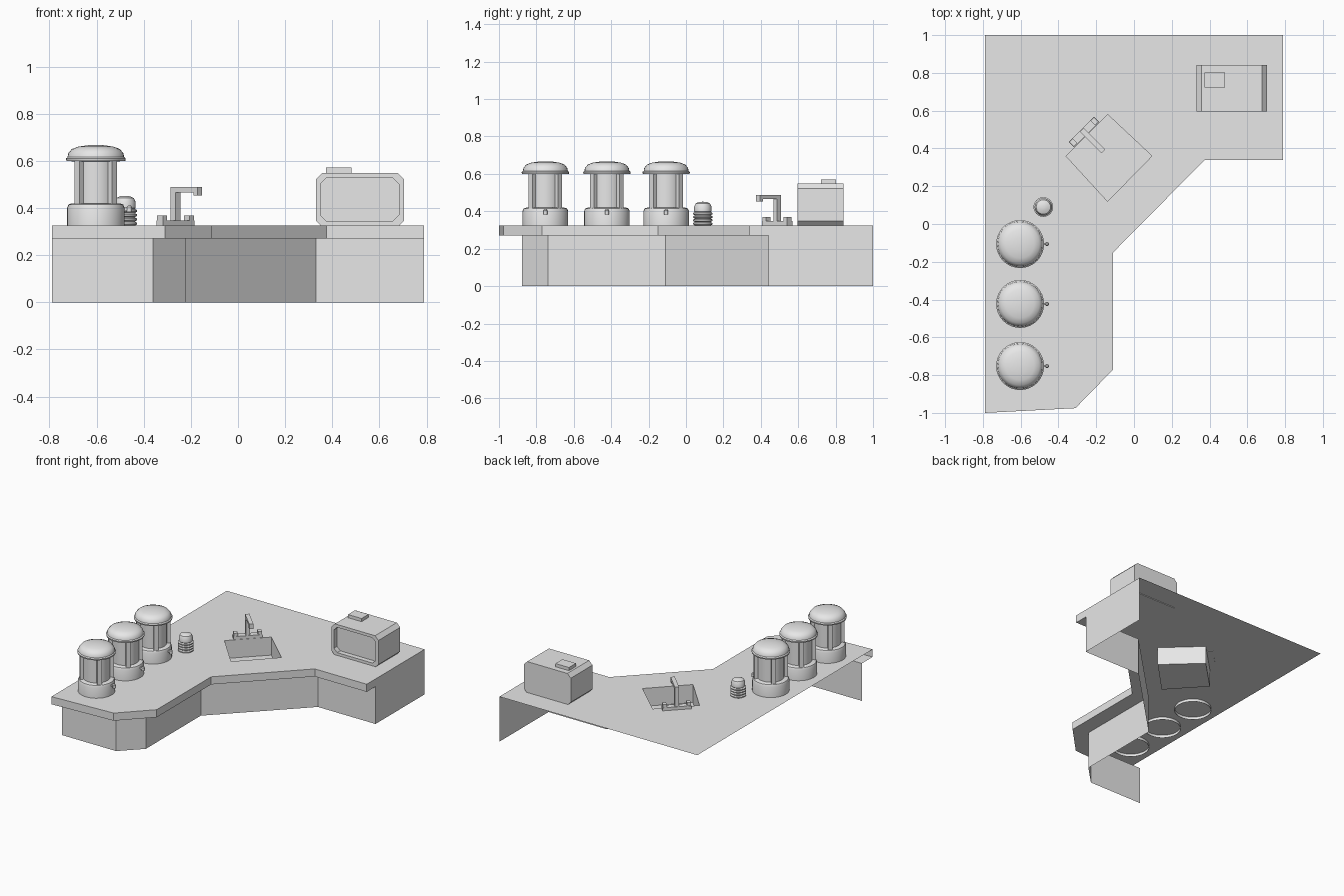
import bpy, bmesh, math
from mathutils import Matrix, Vector

cube = bpy.data.objects.get("Cube")
if cube:
    bpy.data.objects.remove(cube, do_unlink=True)

grey = bpy.data.materials.new("plain grey")
grey.use_nodes = True
grey.diffuse_color = (0.8, 0.8, 0.8, 1)
grey.node_tree.nodes["Principled BSDF"].inputs["Base Color"].default_value = (0.8, 0.8, 0.8, 1)

TOP, LIP = 0.325, 0.27


def finish(name, bm, smooth=False):
    mesh = bpy.data.meshes.new(name)
    bm.to_mesh(mesh)
    bm.free()
    mesh.materials.append(grey)
    obj = bpy.data.objects.new(name, mesh)
    bpy.context.collection.objects.link(obj)
    if smooth:
        bpy.ops.object.select_all(action='DESELECT')
        obj.select_set(True)
        bpy.context.view_layer.objects.active = obj
        bpy.ops.object.shade_smooth_by_angle(angle=math.radians(35))
    return obj


def add_box(bm, centre, size, turn=Matrix()):
    mat = turn @ Matrix.Translation(centre) @ Matrix.Diagonal((*size, 1))
    bmesh.ops.create_cube(bm, size=1, matrix=mat)


def add_lathe(bm, profile, x, y, sides=32):
    """Revolve (radius, height) points about a vertical axis."""
    rings = []
    for r, z in profile:
        angles = [2 * math.pi * i / sides for i in range(sides)]
        rings.append([bm.verts.new((x + r * math.cos(a), y + r * math.sin(a), z)) for a in angles])
    for low, high in zip(rings, rings[1:]):
        for i in range(sides):
            j = (i + 1) % sides
            bm.faces.new((low[i], low[j], high[j], high[i]))
    bm.faces.new(rings[-1])


def add_strip(bm, low, high):
    """Join two matching rows of points with quads."""
    a, b = [bm.verts.new(p) for p in low], [bm.verts.new(p) for p in high]
    for i in range(len(a) - 1):
        bm.faces.new((a[i], a[i + 1], b[i + 1], b[i]))


def at(points, z):
    return [(x, y, z) for x, y in points]


# Sink corners, counter clockwise
sink = [(-0.14, 0.12), (0.095, 0.36), (-0.14, 0.58), (-0.36, 0.36)]

# Worktop sheet with its sink hole
edge = [(-0.79, -1), (-0.31, -0.975), (-0.11, -0.77), (-0.11, -0.15),
        (0.375, 0.34), (0.79, 0.34), (0.79, 1)]
bm = bmesh.new()
for loop in (edge + [(-0.79, 1)], sink):
    vs = [bm.verts.new(p) for p in at(loop, TOP)]
    for i, v in enumerate(vs):
        bm.edges.new((v, vs[i - 1]))
bmesh.ops.triangle_fill(bm, edges=bm.edges[:], use_beauty=True, normal=(0, 0, 1))
for f in bm.faces:
    f.normal_update()
    if f.normal.z < 0:
        f.normal_flip()
bmesh.ops.dissolve_limit(bm, angle_limit=0.01, verts=bm.verts[:], edges=bm.edges[:])
add_strip(bm, at(edge, LIP), at(edge, TOP))
finish("worktop", bm)

# Overhang underside and cabinet walls, open at the back
base = [(-0.79, -0.877), (-0.36, -0.877), (-0.22, -0.737), (-0.22, -0.11),
        (0.33, 0.44), (0.79, 0.44), (0.79, 1)]
bm = bmesh.new()
add_strip(bm, at(base[:-1], LIP), at(edge[:-1], LIP))
add_strip(bm, at(base, 0), at(base, LIP))
finish("cabinet", bm)

# Sink basin
bm = bmesh.new()
loop = sink[::-1] + sink[-1:]
add_strip(bm, at(loop, TOP - 0.13), at(loop, TOP))
bm.faces.new([bm.verts.new(p) for p in at(sink, TOP - 0.13)])
finish("sink_basin", bm)

# Tap: local x runs along the base, local -y points over the sink
turn = Matrix.Translation((-0.265, 0.487, TOP)) @ Matrix.Rotation(math.pi / 4, 4, 'Z')
bm = bmesh.new()
add_box(bm, (0, 0, 0.01), (0.19, 0.04, 0.024), turn)
for side in (-1, 1):
    add_box(bm, (side * 0.08, 0, 0.03), (0.026, 0.034, 0.028), turn)
add_box(bm, (0, 0, 0.08), (0.028, 0.03, 0.16), turn)
add_box(bm, (0, -0.065, 0.152), (0.028, 0.16, 0.022), turn)
add_box(bm, (0, -0.133, 0.142), (0.028, 0.024, 0.03), turn)
finish("tap", bm)

# Three drink dispensers
for n, y in enumerate((-0.106, -0.423, -0.752)):
    x = -0.603
    bm = bmesh.new()
    add_lathe(bm, [(0.122, 0.305), (0.122, 0.4), (0.116, 0.415), (0.1, 0.42)], x, y)
    finish(f"dispenser_base_{n}", bm, True)
    bm = bmesh.new()
    add_lathe(bm, [(0.088, 0.41), (0.088, 0.61)], x, y)
    finish(f"dispenser_tank_{n}", bm, True)
    bm = bmesh.new()
    add_lathe(bm, [(0.1, 0.598), (0.125, 0.6), (0.127, 0.61), (0.12, 0.616), (0.117, 0.632),
                   (0.102, 0.65), (0.075, 0.66), (0.035, 0.666), (0.005, 0.667)], x, y)
    finish(f"dispenser_lid_{n}", bm, True)
    bm = bmesh.new()
    for k in range(4):
        spin = Matrix.Translation((x, y, 0)) @ Matrix.Rotation(math.pi / 4 + k * math.pi / 2, 4, 'Z')
        add_box(bm, (0.1, 0, 0.51), (0.024, 0.03, 0.19), spin)
    finish(f"dispenser_posts_{n}", bm)
    bm = bmesh.new()
    add_box(bm, (x + 0.128, y, 0.395), (0.03, 0.012, 0.012))
    add_lathe(bm, [(0.011, 0.382), (0.011, 0.404), (0.006, 0.41)], x + 0.142, y, 12)
    finish(f"dispenser_spout_{n}", bm, True)

# Ribbed honey jar
ribs = [(r, TOP + 0.018 * k + dz) for k in range(4)
        for r, dz in ((0.043, 0), (0.052, 0.005), (0.052, 0.012), (0.043, 0.017))]
bm = bmesh.new()
add_lathe(bm, ribs + [(0.046, 0.4), (0.046, 0.425), (0.038, 0.442), (0.02, 0.45), (0.004, 0.451)],
          -0.48, 0.09, 24)
finish("ribbed_jar", bm, True)


# Small oven: chamfered box with a recessed front panel
def octagon(x0, x1, z0, z1, c, y):
    return [Vector((px, y, pz)) for px, pz in (
        (x0 + c, z0), (x1 - c, z0), (x1, z0 + c), (x1, z1 - c),
        (x1 - c, z1), (x0 + c, z1), (x0, z1 - c), (x0, z0 + c))]


bm = bmesh.new()
outer, inner = (0.33, 0.705, 0.32, 0.548, 0.027), (0.35, 0.682, 0.345, 0.527, 0.025)
rings = [octagon(*outer, 0.843), octagon(*outer, 0.595), octagon(*inner, 0.595), octagon(*inner, 0.63)]
rings = [[bm.verts.new(p) for p in ring] for ring in rings]
for back, front in zip(rings, rings[1:]):
    for i in range(8):
        j = (i + 1) % 8
        bm.faces.new((back[i], back[j], front[j], front[i]))
bm.faces.new(rings[0])
bm.faces.new(rings[-1])
bmesh.ops.recalc_face_normals(bm, faces=bm.faces[:])
finish("oven_body", bm)

bm = bmesh.new()
add_box(bm, (0.427, 0.762, 0.556), (0.108, 0.08, 0.03))
finish("oven_button", bm)
